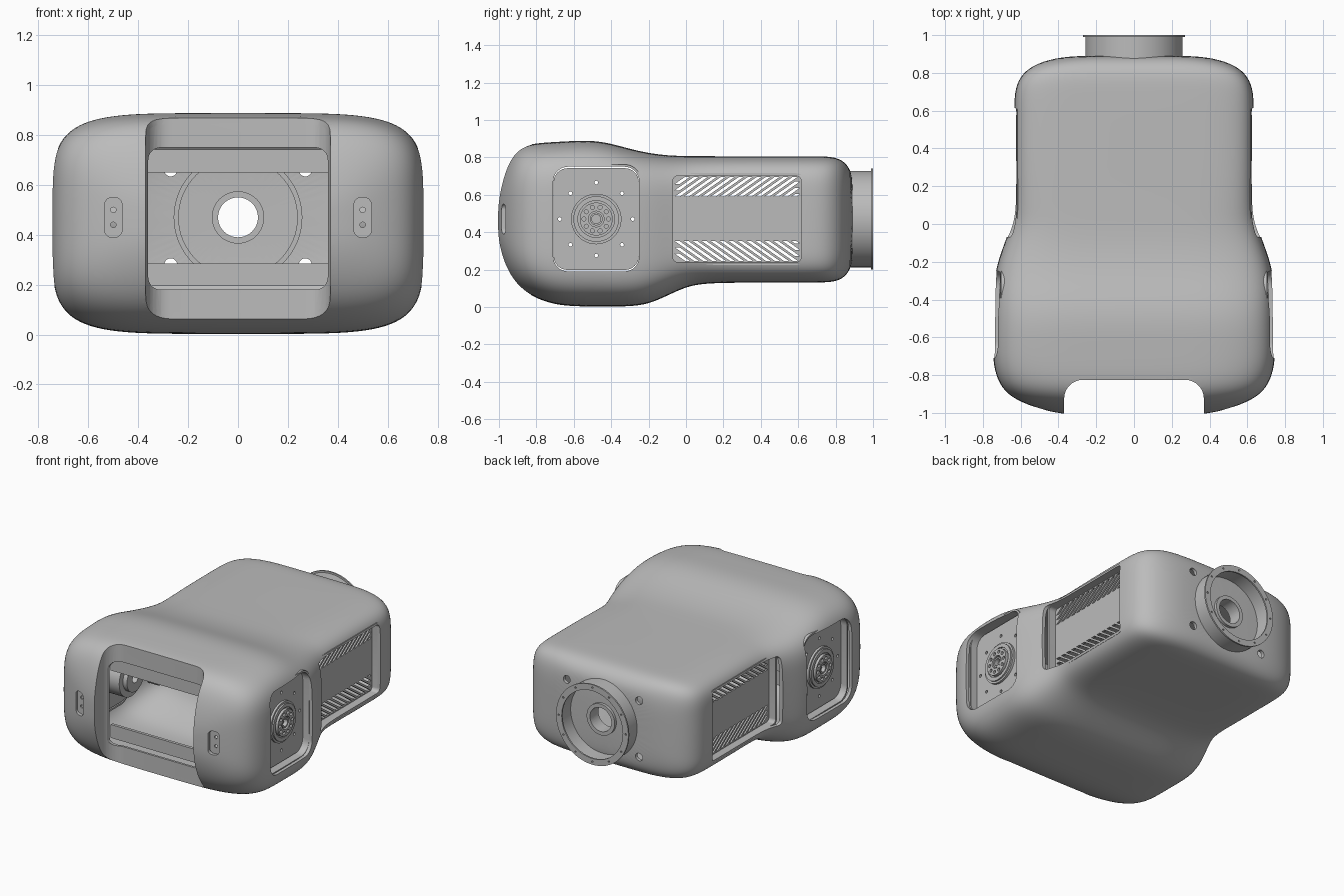
import bpy, bmesh, math
from mathutils import Matrix, Vector

if bpy.data.objects.get("Cube"):
    bpy.data.objects.remove(bpy.data.objects["Cube"])

grey = bpy.data.materials.new("plain grey")
grey.use_nodes = True
COLOUR = (0.5, 0.5, 0.5, 1)
grey.diffuse_color = COLOUR
grey.node_tree.nodes["Principled BSDF"].inputs["Base Color"].default_value = COLOUR

# Drawing planes: outline axes u, v and extrusion direction w
SIDE = (Vector((0, 1, 0)), Vector((0, 0, 1)), Vector((1, 0, 0)))
FRONT = (Vector((1, 0, 0)), Vector((0, 0, 1)), Vector((0, -1, 0)))
PLAN = (Vector((1, 0, 0)), Vector((0, 1, 0)), Vector((0, 0, 1)))
MID = 0.47


def circle(u, v, r, n=40):
    return [(u + r * math.cos(2 * math.pi * i / n), v + r * math.sin(2 * math.pi * i / n)) for i in range(n)]


def ring_of(u, v, radius, r, count, turn=0.0):
    return [circle(u + radius * math.cos(turn + math.tau * i / count),
                   v + radius * math.sin(turn + math.tau * i / count), r, 12) for i in range(count)]


def rounded(u0, v0, u1, v1, r, seg=8):
    pts = []
    corners = [(u1 - r, v1 - r), (u0 + r, v1 - r), (u0 + r, v0 + r), (u1 - r, v0 + r)]
    for k, (cu, cv) in enumerate(corners):
        for i in range(seg + 1):
            a = math.pi / 2 * (k + i / seg)
            pts.append((cu + r * math.cos(a), cv + r * math.sin(a)))
    return pts


def link(name, mesh):
    ob = bpy.data.objects.new(name, mesh)
    bpy.context.collection.objects.link(ob)
    mesh.materials.clear()
    mesh.materials.append(grey)
    return ob


def activate(ob):
    bpy.ops.object.select_all(action='DESELECT')
    ob.select_set(True)
    bpy.context.view_layer.objects.active = ob


def smooth(ob):
    activate(ob)
    bpy.ops.object.shade_smooth_by_angle(angle=math.radians(32))


def slab(name, plane, w0, w1, outlines, mirror=False):
    """Extrude nested outlines (inner ones become holes) between w0 and w1."""
    curve = bpy.data.curves.new(name, 'CURVE')
    curve.dimensions = '2D'
    curve.fill_mode = 'BOTH'
    curve.extrude = abs(w1 - w0) / 2
    for pts in outlines:
        sp = curve.splines.new('POLY')
        sp.points.add(len(pts) - 1)
        for p, (u, v) in zip(sp.points, pts):
            p.co = (u, v, 0, 1)
        sp.use_cyclic_u = True
    tmp = bpy.data.objects.new(name, curve)
    bpy.context.collection.objects.link(tmp)
    bpy.context.view_layer.update()
    mesh = bpy.data.meshes.new_from_object(tmp.evaluated_get(bpy.context.evaluated_depsgraph_get()))
    bpy.data.objects.remove(tmp)
    u, v, w = plane
    turn = Matrix((u, v, w)).transposed().to_4x4()
    mesh.transform(turn @ Matrix.Translation((0, 0, (w0 + w1) / 2)))
    bm = bmesh.new()
    bm.from_mesh(mesh)
    bmesh.ops.remove_doubles(bm, verts=bm.verts, dist=1e-5)
    if mirror:
        dup = bmesh.ops.duplicate(bm, geom=bm.verts[:] + bm.edges[:] + bm.faces[:])["geom"]
        for e in dup:
            if isinstance(e, bmesh.types.BMVert):
                e.co.x = -e.co.x
    bmesh.ops.recalc_face_normals(bm, faces=bm.faces)
    bm.to_mesh(mesh)
    bm.free()
    ob = link(name, mesh)
    smooth(ob)
    return ob


def apply_boolean(ob, cutter, operation):
    activate(ob)
    mod = ob.modifiers.new("cut", 'BOOLEAN')
    mod.object, mod.operation, mod.solver = cutter, operation, 'EXACT'
    bpy.ops.object.modifier_apply(modifier=mod.name)


# Body stations: y, half width, bottom, top, squareness
STATIONS = [(-1.02, .25, .38, .54, 3), (-1.0, .42, .29, .63, 3), (-.97, .53, .21, .74, 3.4),
            (-.92, .65, .13, .83, 4), (-.85, .715, .07, .87, 4.5), (-.75, .745, .025, .88, 4.8),
            (-.65, .748, .005, .885, 5), (-.53, .746, .002, .892, 5), (-.42, .745, .002, .88, 5),
            (-.3, .742, .002, .845, 5), (-.2, .722, .015, .823, 5), (-.1, .685, .06, .81, 5),
            (0, .65, .108, .807, 5), (.1, .637, .127, .806, 5.5), (.3, .635, .13, .806, 6),
            (.55, .635, .13, .806, 6), (.7, .635, .13, .806, 6), (.78, .605, .132, .804, 6),
            (.84, .54, .15, .785, 5.5), (.88, .42, .2, .735, 4.5), (.893, .27, .27, .67, 3)]
COUNT = 48


def body(name):
    bm = bmesh.new()
    rings = []
    for y, hw, lo, hi, n in STATIONS:
        ring = []
        for i in range(COUNT):
            a = math.tau * (i + .5) / COUNT
            c, s = math.cos(a), math.sin(a)
            x = hw * math.copysign(abs(c) ** (2 / n), c)
            z = (lo + hi) / 2 + (hi - lo) / 2 * math.copysign(abs(s) ** (2 / n), s)
            ring.append(bm.verts.new((x, y, z)))
        rings.append(ring)
    for a, b in zip(rings, rings[1:]):
        for i in range(COUNT):
            j = (i + 1) % COUNT
            bm.faces.new((a[i], a[j], b[j], b[i]))
    bm.faces.new(rings[0])
    bm.faces.new(rings[-1])
    bmesh.ops.recalc_face_normals(bm, faces=bm.faces)
    mesh = bpy.data.meshes.new(name)
    bm.to_mesh(mesh)
    bm.free()
    ob = link(name, mesh)
    activate(ob)
    ob.modifiers.new("round", 'SUBSURF').levels = 2
    bpy.ops.object.modifier_apply(modifier="round")
    return ob


# Shared outlines
notch = rounded(-.37, -1.3, .37, -.825, .1)
side_cut = rounded(-.71, .19, -.25, .75, .08)
window = rounded(-.07, .24, .615, .70, .025)
rear_bolts = [circle(sx * .27, MID + sz * .19, .026, 20) for sx in (-1, 1) for sz in (-1, 1)]
capsules = [rounded(sx * .5 - .035, .39, sx * .5 + .035, .55, .03) for sx in (-1, 1)]

# Outer shell, hollowed and cut
shell = body("outer_shell")
solid = body("solid_helper")
activate(shell)
wall = shell.modifiers.new("wall", 'SOLIDIFY')
wall.thickness, wall.offset = .022, -1
bpy.ops.object.modifier_apply(modifier="wall")
cutters = [slab("cut", PLAN, -.2, 1.2, [notch]),
           slab("cut", SIDE, .5, 1, [side_cut], True),
           slab("cut", SIDE, .5, 1, [window], True),
           slab("cut", FRONT, -1.1, -.8, [circle(0, MID, .08)] + rear_bolts),
           slab("cut", FRONT, .9, 1.2, capsules)]
for c in cutters:
    apply_boolean(shell, c, 'DIFFERENCE')
smooth(shell)

# Front recess wall with its inner opening
recess = slab("front_recess", PLAN, -.2, 1.2, [rounded(-.385, -1.32, .385, -.81, .115), notch])
opening = slab("cut", FRONT, .7, .91, [rounded(-.36, .18, .36, .75, .05)])
apply_boolean(recess, solid, 'INTERSECT')
apply_boolean(recess, opening, 'DIFFERENCE')
smooth(recess)
for helper in cutters + [opening, solid]:
    bpy.data.objects.remove(helper)

# Cross bars behind the front opening
for name, lo, hi in (("upper_cross_bar", .65, .742), ("lower_cross_bar", .195, .285)):
    slab(name, FRONT, .77, .79, [rounded(-.4, lo, .4, hi, .005, 2)])

# Small fastening plates in the front
for pts, sx in zip(capsules, (-1, 1)):
    slab("front_fastening_plate", FRONT, .94, .95,
         [rounded(sx * .5 - .045, .38, sx * .5 + .045, .56, .03)] +
         [circle(sx * .5, z, .011, 16) for z in (.44, .50)])

# Side motor plates, recess rims and hubs
HY = -.48
slab("side_plate_rim", SIDE, .64, .705, [rounded(-.722, .178, -.238, .762, .092), side_cut], True)
slab("side_plate", SIDE, .64, .66, [rounded(-.708, .198, -.252, .742, .075)] +
     ring_of(HY, MID, .195, .01, 8), True)
slab("motor_body", SIDE, .46, .645, [circle(HY, MID, .13), circle(HY, MID, .03)], True)
slab("motor_inner_cap", SIDE, .43, .465, [circle(HY, MID, .09), circle(HY, MID, .03)], True)
slab("hub_base", SIDE, .655, .675, [circle(HY, MID, .135), circle(HY, MID, .03)], True)
slab("hub_rim", SIDE, .67, .685, [circle(HY, MID, .122), circle(HY, MID, .098)], True)
slab("hub_face", SIDE, .67, .695, [circle(HY, MID, .088), circle(HY, MID, .042)] +
     ring_of(HY, MID, .066, .011, 10), True)
slab("hub_center", SIDE, .67, .69, [circle(HY, MID, .034), circle(HY, MID, .024)], True)

# Vent windows: rim and panel with slanted slots
slab("vent_rim", SIDE, .55, .62, [rounded(-.085, .225, .63, .715, .04), window], True)
slots = []
for i in range(-3, 15):
    y = -.06 + i * .048
    for z_in, z_out in ((.59, .695), (.352, .247)):
        lean, width = .15, .026
        lo, hi, end = -.06, .608, y + lean
        if y + width < lo or end > hi + .06:
            t0 = max(0, (lo - y) / lean)
            t1 = min(1, (hi - width - y) / lean)
        else:
            t0 = max(0, (lo - y) / lean)
            t1 = min(1, (hi - width - y) / lean)
        if t1 - t0 < .1:
            continue
        dz = z_out - z_in
        slots.append([(y + lean * t0, z_in + dz * t0), (y + lean * t0 + width, z_in + dz * t0),
                      (y + lean * t1 + width, z_in + dz * t1), (y + lean * t1, z_in + dz * t1)])
slab("vent_panel", SIDE, .555, .57, [rounded(-.08, .23, .625, .71, .02)] + slots, True)

# Rear connector tube, flange and centre bushing
slab("rear_tube", FRONT, -.992, -.86, [circle(0, MID, .258, 64), circle(0, MID, .238, 64)])
slab("rear_flange", FRONT, -1.0, -.99, [circle(0, MID, .27, 64), circle(0, MID, .228, 64)] +
     ring_of(0, MID, .25, .006, 12))
slab("rear_bushing", FRONT, -.91, -.82, [circle(0, MID, .105), circle(0, MID, .08)])
